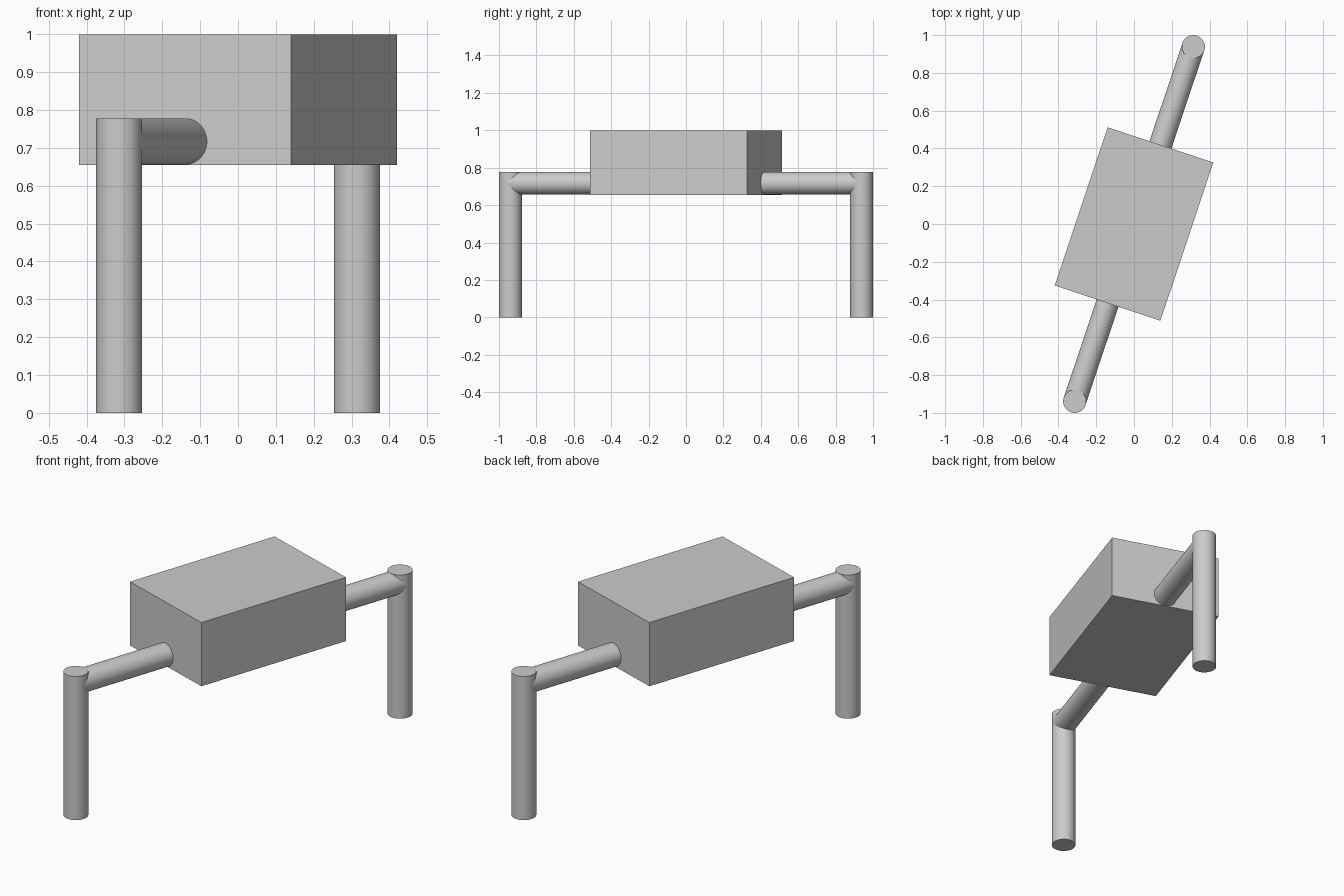
import bpy
import math
from mathutils import Matrix, Vector

cube = bpy.data.objects.get("Cube")
if cube:
    bpy.data.objects.remove(cube, do_unlink=True)

TURN = Matrix.Rotation(math.radians(-18.5), 4, 'Z')
RADIUS = 0.061
LEG_Y = 0.99       # leg distance from the centre, along the bar
TOP_Z = 0.778      # top of the legs
BOX_SIZE = Vector((0.59, 0.883, 0.345))

grey = bpy.data.materials.new("light_grey")
grey.use_nodes = True
grey.diffuse_color = (0.6, 0.6, 0.6, 1)
grey.node_tree.nodes["Principled BSDF"].inputs["Base Color"].default_value = (0.6, 0.6, 0.6, 1)


def finish(name):
    obj = bpy.context.object
    obj.name = name
    obj.data.materials.append(grey)
    return obj


def rod(name, start, end):
    """Smooth round rod between two points given in the turned frame."""
    a, b = TURN @ Vector(start), TURN @ Vector(end)
    axis = b - a
    bpy.ops.mesh.primitive_cylinder_add(
        vertices=64, radius=RADIUS, depth=axis.length, location=(a + b) / 2,
        rotation=axis.to_track_quat('Z', 'Y').to_euler())
    bpy.ops.object.shade_smooth_by_angle(angle=math.radians(30))
    return finish(name)


# Box body
bpy.ops.mesh.primitive_cube_add(size=1, location=(0, 0, 1 - BOX_SIZE.z / 2),
                                rotation=TURN.to_euler())
body = finish("box_body")
body.scale = BOX_SIZE

# Arm and leg at each end
for side, label in ((-1, "front"), (1, "back")):
    arm_z = TOP_Z - RADIUS
    rod(label + "_arm", (0, side * (BOX_SIZE.y / 2 - 0.01), arm_z), (0, side * LEG_Y, arm_z))
    rod(label + "_leg", (0, side * LEG_Y, 0), (0, side * LEG_Y, TOP_Z))
